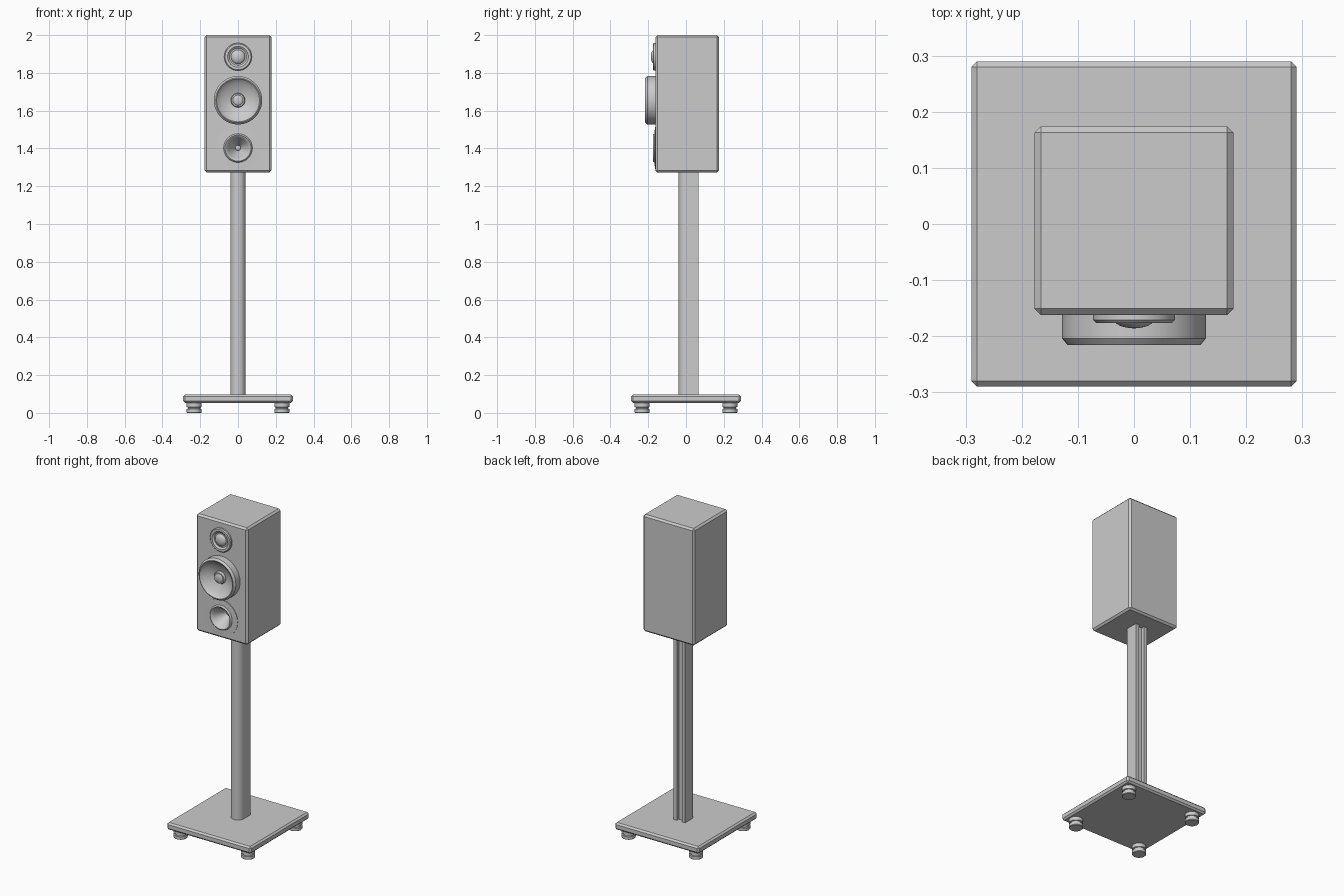
import bpy, bmesh, math
from mathutils import Matrix

if "Cube" in bpy.data.objects:
    bpy.data.objects.remove(bpy.data.objects["Cube"])


def finish(bm, name, smooth=False):
    bmesh.ops.remove_doubles(bm, verts=bm.verts, dist=1e-5)
    bmesh.ops.recalc_face_normals(bm, faces=bm.faces)
    me = bpy.data.meshes.new(name)
    bm.to_mesh(me)
    bm.free()
    ob = bpy.data.objects.new(name, me)
    bpy.context.collection.objects.link(ob)
    if smooth:
        bpy.ops.object.select_all(action='DESELECT')
        ob.select_set(True)
        bpy.context.view_layer.objects.active = ob
        bpy.ops.object.shade_smooth_by_angle(angle=math.radians(35))
    return ob


def chamfered_box(name, lo, hi, chamfer):
    bm = bmesh.new()
    bmesh.ops.create_cube(bm, size=1)
    for v in bm.verts:
        v.co = [(a + b) / 2 + c * (b - a) for a, b, c in zip(lo, hi, v.co)]
    bmesh.ops.bevel(bm, geom=bm.edges[:], offset=chamfer, segments=1, affect='EDGES')
    return finish(bm, name)


def lathe(name, profile, loc, forward=False, steps=48):
    """Spin (radius, height) points; forward turns the axis towards -y."""
    bm = bmesh.new()
    vs = [bm.verts.new((r, 0, h)) for r, h in profile]
    es = [bm.edges.new(p) for p in zip(vs, vs[1:])]
    bmesh.ops.spin(bm, geom=vs + es, axis=(0, 0, 1), cent=(0, 0, 0),
                   angle=math.tau, steps=steps)
    if forward:
        bm.transform(Matrix.Rotation(math.pi / 2, 4, 'X'))
    bm.transform(Matrix.Translation(loc))
    return finish(bm, name, True)


def dome(radius, base, height, n=6):
    return [(radius * math.cos(i * math.pi / 2 / n),
             base + height * math.sin(i * math.pi / 2 / n)) for i in range(n)] + [(0, base + height)]


# Stand base and four grooved feet
chamfered_box("stand_base", (-0.29, -0.29, 0.053), (0.29, 0.29, 0.097), 0.01)
foot = [(0, 0), (0.037, 0), (0.04, 0.003), (0.04, 0.02), (0.034, 0.022), (0.034, 0.029),
        (0.04, 0.031), (0.04, 0.055), (0, 0.055)]
for sx in (-1, 1):
    for sy in (-1, 1):
        lathe("foot", foot, (0.232 * sx, 0.232 * sy, 0), steps=32)

# Pole: rounded front, straight sides, cable channel in the back
half = [(0.04 * math.sin(a), -0.04 * math.cos(a))
        for a in (i * math.pi / 24 for i in range(13))]
half += [(0.04, 0.065), (0.018, 0.065), (0.018, 0.045)]
outline = half + [(-x, y) for x, y in reversed(half[1:])]
bm = bmesh.new()
face = bm.faces.new([bm.verts.new((x, y, 0.09)) for x, y in outline])
top = bmesh.ops.extrude_face_region(bm, geom=[face])['geom']
bmesh.ops.translate(bm, vec=(0, 0, 1.19),
                    verts=[g for g in top if isinstance(g, bmesh.types.BMVert)])
finish(bm, "pole", True)

# Cabinet, opened behind the lower driver
FRONT = -0.162
cabinet = chamfered_box("cabinet", (-0.177, FRONT, 1.272), (0.177, 0.174, 2.0), 0.011)
cutter = lathe("port_cutter", [(0, -0.08), (0.068, -0.08), (0.068, 0.05), (0, 0.05)],
               (0, FRONT, 1.402), True)
cutter.hide_render = True
cutter.hide_viewport = True
cut = cabinet.modifiers.new("port_hole", 'BOOLEAN')
cut.operation = 'DIFFERENCE'
cut.solver = 'EXACT'
cut.object = cutter

# Tweeter: flange, shallow ring and dome
lathe("tweeter", [(0.073, -0.002), (0.073, 0.009), (0.068, 0.014), (0.055, 0.014),
                  (0.045, 0.006), (0.040, 0.006)] + dome(0.037, 0.006, 0.018),
      (0, FRONT, 1.885), True)

# Woofer: deep rim, curved cone and centre cap
lathe("woofer", [(0.128, -0.002), (0.128, 0.042), (0.118, 0.054), (0.114, 0.054),
                 (0.108, 0.046), (0.09, 0.034), (0.07, 0.023), (0.05, 0.015), (0.038, 0.011),
                 (0.038, 0.02), (0.034, 0.026)] + dome(0.027, 0.026, 0.008),
      (0, FRONT, 1.655), True)

# Lower port: thin plate, raised lip and flared throat
lathe("port", [(0.112, -0.001), (0.112, 0.003), (0.076, 0.004), (0.074, 0.009), (0.069, 0.013),
               (0.063, 0.010), (0.052, -0.008), (0.04, -0.026), (0.028, -0.045),
               (0.018, -0.062), (0.014, -0.07)] + dome(0.014, -0.07, 0.008),
      (0, FRONT, 1.402), True)
